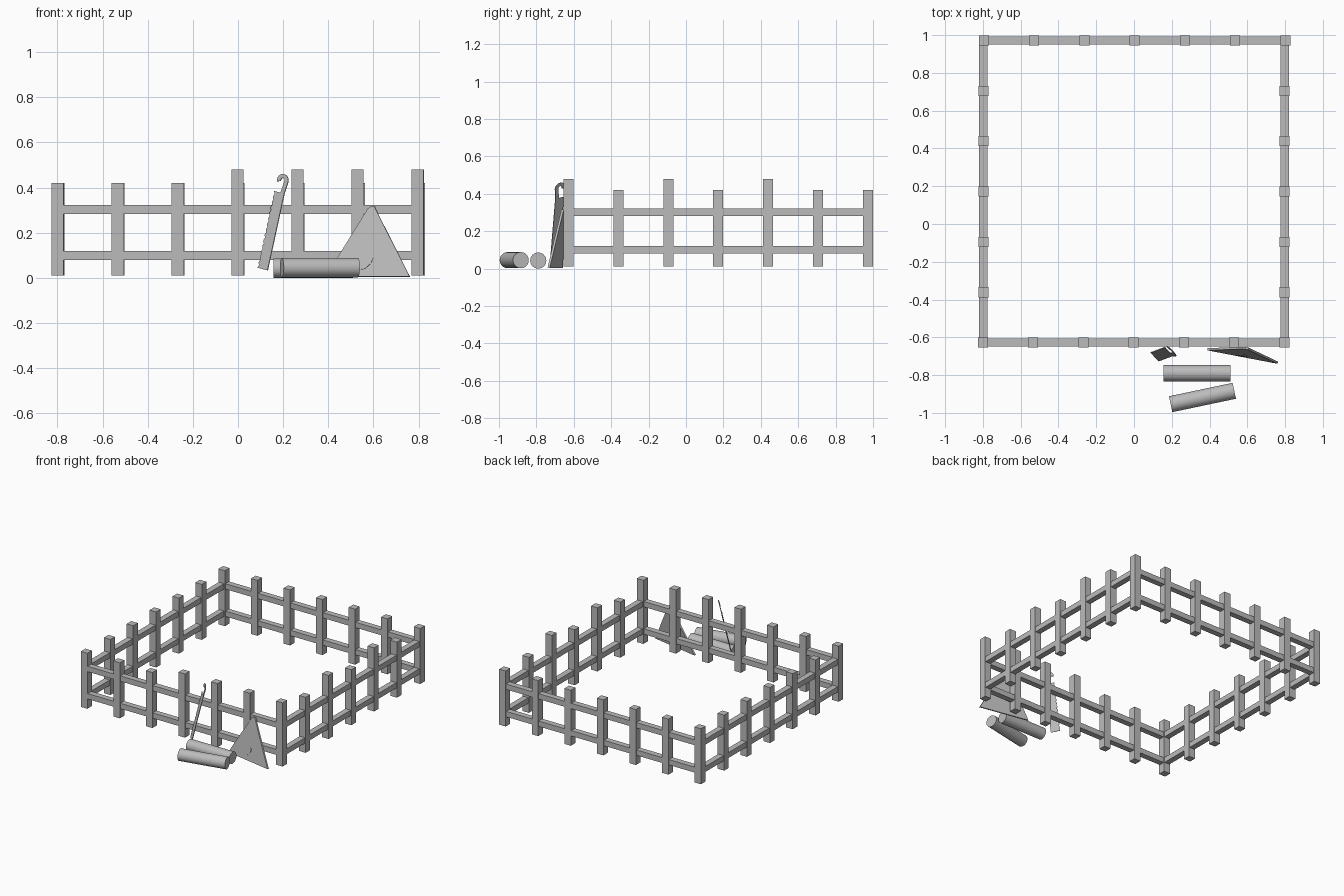
import bpy, bmesh, math
from mathutils import Vector

cube = bpy.data.objects.get("Cube")
if cube:
    bpy.data.objects.remove(cube, do_unlink=True)

grey = bpy.data.materials.new("plain grey")
grey.use_nodes = True
grey.diffuse_color = (0.5, 0.5, 0.5, 1)
grey.node_tree.nodes["Principled BSDF"].inputs["Base Color"].default_value = (0.5, 0.5, 0.5, 1)


def finish(name, bm):
    bmesh.ops.recalc_face_normals(bm, faces=bm.faces)
    mesh = bpy.data.meshes.new(name)
    bm.to_mesh(mesh)
    bm.free()
    mesh.materials.append(grey)
    obj = bpy.data.objects.new(name, mesh)
    bpy.context.collection.objects.link(obj)
    return obj


def box(name, centre, size):
    bm = bmesh.new()
    bmesh.ops.create_cube(bm, size=1)
    bmesh.ops.scale(bm, vec=size, verts=bm.verts)
    bmesh.ops.translate(bm, vec=centre, verts=bm.verts)
    return finish(name, bm)


def plate(name, outline, origin, u, v, thickness):
    """Flat panel: an outline in (u, v) laid on a slanted plane, thickened backwards."""
    bm = bmesh.new()
    face = bm.faces.new([bm.verts.new(origin + u * a + v * b) for a, b in outline])
    back = u.cross(v).normalized() * -thickness
    new = bmesh.ops.extrude_face_region(bm, geom=[face], use_keep_orig=True)
    bmesh.ops.translate(bm, vec=back, verts=[g for g in new["geom"] if isinstance(g, bmesh.types.BMVert)])
    return finish(name, bm)


# Fence: square of posts, some of them taller
HALF, FRONT, BACK = 0.798, -0.628, 0.972
BASE, LOW, TALL, POST, RAIL = 0.01, 0.42, 0.48, 0.053, 0.043
COUNT = 6


def post(name, x, y, top):
    box(name, (x, y, (BASE + top) / 2), (POST, POST, top - BASE))


for i in range(COUNT + 1):
    x = -HALF + 2 * HALF * i / COUNT
    post(f"front_post_{i}", x - 0.002, FRONT, TALL if i >= 3 else LOW)
    post(f"back_post_{i}", x + 0.003, BACK, LOW)
for i in range(1, COUNT):
    y = FRONT + (BACK - FRONT) * i / COUNT
    post(f"right_post_{i}", -HALF, y, LOW)
    post(f"left_post_{i}", HALF, y, TALL if i % 2 == 0 else LOW)

# Two rails on every side
for level, z in (("lower", 0.1), ("upper", 0.302)):
    for side, y in (("front", FRONT), ("back", BACK)):
        box(f"{side}_{level}_rail", (0, y, z), (2 * HALF, RAIL, 0.04))
    for side, x in (("right", -HALF), ("left", HALF)):
        box(f"{side}_{level}_rail", (x, (FRONT + BACK) / 2, z), (RAIL, BACK - FRONT, 0.04))


# Logs lying in front of the fence
def log(name, start, end, radius):
    start, end = Vector(start), Vector(end)
    bm = bmesh.new()
    bmesh.ops.create_cone(bm, cap_ends=True, segments=40, radius1=radius, radius2=radius,
                          depth=(end - start).length)
    turn = (end - start).to_track_quat('Z', 'Y').to_matrix()
    bmesh.ops.rotate(bm, matrix=turn, verts=bm.verts)
    bmesh.ops.translate(bm, vec=(start + end) / 2, verts=bm.verts)
    obj = finish(name, bm)
    bpy.ops.object.select_all(action='DESELECT')
    obj.select_set(True)
    bpy.context.view_layer.objects.active = obj
    bpy.ops.object.shade_smooth_by_angle(angle=math.radians(40))


log("inner_log", (0.157, -0.79, 0.043), (0.51, -0.79, 0.043), 0.043)
log("outer_log", (0.194, -0.954, 0.045), (0.531, -0.883, 0.045), 0.043)

# Triangular board leaning on the fence, with a blunt tip
corner = Vector((0.388, -0.669, 0.006))
along = Vector((0.372, -0.071, 0))
rise = Vector((0.2, 0.006, 0.31))
plate("triangle_board", [(0, 0), (1, 0), (0.07, 0.97), (0.045, 1), (0, 1), (-0.02, 0.97)],
      corner, along, rise, 0.012)
oval = [(0.38 + 0.055 * math.cos(t), 0.2 + 0.1 * math.sin(t))
        for t in (math.tau * i / 20 for i in range(20))]
front = along.cross(rise).normalized() * 0.003
plate("board_oval", oval, corner + front, along, rise, 0.004)

# Thin saw: toothed blade, narrow neck and a curled grip
TEETH = 14
blade = [(0, 0), (1, 0), (1, 1)]
hook = [(0.58 + 0.55 * math.cos(t), 1.155 + 0.085 * math.sin(t))
        for t in (math.pi * 1.1 * i / 12 for i in range(13))]
inner = [(0.58 + 0.2 * math.cos(t), 1.155 + 0.035 * math.sin(t))
         for t in (math.pi * 1.1 * i / 12 for i in range(12, -1, -1))]
teeth = [(0.1 if i % 2 else 0, 1 - i / (2 * TEETH)) for i in range(2 * TEETH)]
plate("saw", blade + hook + inner + [(0.62, 1)] + teeth, Vector((0.086, -0.68, 0.045)),
      Vector((0.044, -0.048, -0.012)), Vector((0.074, 0.028, 0.34)), 0.004)
